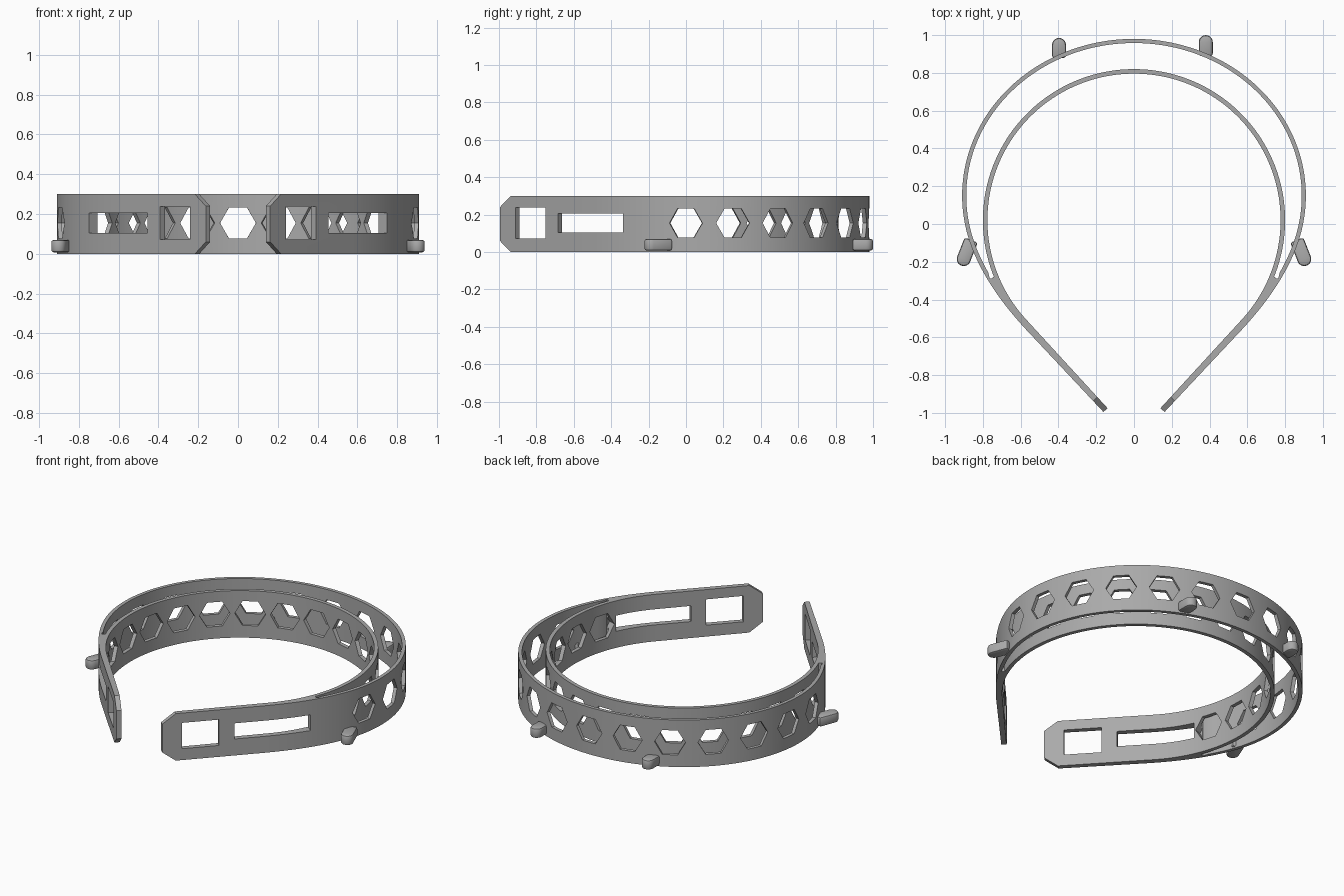
import bpy, bmesh
from math import sin, cos, radians, pi
from mathutils import Vector, Matrix

if "Cube" in bpy.data.objects:
    bpy.data.objects.remove(bpy.data.objects["Cube"])

H = 0.30            # band height
MID = 0.155         # height of the hole centres
WALL = 0.022        # front band thickness
R = 0.80            # head band outer radius
CY = 0.02           # head band centre

grey = bpy.data.materials.new("plain_grey")
grey.use_nodes = True
grey.diffuse_color = (0.40, 0.40, 0.40, 1)
grey.node_tree.nodes["Principled BSDF"].inputs["Base Color"].default_value = (0.40, 0.40, 0.40, 1)


def add_prism(bm, pts, depth, matrix):
    """Extrude a flat outline by depth along its local z, then place it."""
    face = bm.faces.new([bm.verts.new(matrix @ Vector((x, y, 0))) for x, y in pts])
    new = bmesh.ops.extrude_face_region(bm, geom=[face])["geom"]
    shift = matrix.to_3x3() @ Vector((0, 0, depth))
    bmesh.ops.translate(bm, vec=shift, verts=[v for v in new if isinstance(v, bmesh.types.BMVert)])


def finish(bm, name):
    bmesh.ops.recalc_face_normals(bm, faces=bm.faces)
    me = bpy.data.meshes.new(name)
    bm.to_mesh(me)
    bm.free()
    ob = bpy.data.objects.new(name, me)
    bpy.context.collection.objects.link(ob)
    me.materials.append(grey)
    return ob


def cut(target, cutter):
    mod = target.modifiers.new(cutter.name, "BOOLEAN")
    mod.operation, mod.solver, mod.object = "DIFFERENCE", "EXACT", cutter
    cutter.hide_render = True
    cutter.hide_set(True)


def mirrored(half):
    """Complete a half path that starts on the centre line."""
    return half + [Vector((-p.x, p.y)) for p in reversed(half) if abs(p.x) > 1e-5]


def inset(path, d):
    """Move a path sideways towards the head."""
    out = []
    for i, p in enumerate(path):
        t = (path[min(i + 1, len(path) - 1)] - path[max(i - 1, 0)]).normalized()
        out.append(p + Vector((t.y, -t.x)) * d)
    out[0].x = 0
    return out


def cutter_frame(p, t, depth):
    """Frame with local x along the band, y up, z through the wall."""
    t = t.normalized()
    n = Vector((t.y, -t.x))
    o = p - n * depth / 2
    return Matrix(((t.x, 0, n.x, o.x), (t.y, 0, n.y, o.y), (0, 1, 0, MID), (0, 0, 0, 1)))


# Plan curves for the +x half
ellipse = [Vector((0.91 * sin(a), 0.15 + 0.83 * cos(a)))
           for a in (radians(107.5) * i / 60 for i in range(61))]
p0, p1, p2 = ellipse[-1], Vector((0.792, -0.32)), Vector((0.575, -0.555))
blend = [p0 * (1 - t) ** 2 + p1 * 2 * t * (1 - t) + p2 * t * t for t in (i / 16 for i in range(1, 17))]
front = ellipse + blend
tip_out, tip_in = Vector((0.162, -0.995)), Vector((0.14, -0.975))


def head_arc(r, end, n=72):
    return [Vector((r * sin(a), CY + r * cos(a))) for a in (radians(end) * i / n for i in range(n + 1))]


# Main body: front band, head band and arms in one outline
left = front + [tip_out, tip_in] + head_arc(R - 0.024, 133)[::-1]
right = [Vector((-p.x, p.y)) for p in left[1:-1]]
bm = bmesh.new()
add_prism(bm, left + right[::-1], H, Matrix.Identity(4))
body = finish(bm, "headband")

# Gap between the front band and the head band
outer_gap = [p for p in inset(front, WALL) if p.y > -0.275]
inner_gap = [p for p in head_arc(R, 130) if p.y > -0.28]
loop = mirrored(outer_gap + [Vector((0.763, -0.289)), Vector((0.754, -0.289))])
loop_in = mirrored(inner_gap)
# Walk out along the +x side, back over the head arc, then the -x side
half = len(outer_gap) + 2
gap = loop[:half] + inner_gap[::-1] + loop_in[len(inner_gap):][::-1] + loop[half:]
bm = bmesh.new()
add_prism(bm, gap, H + 0.2, Matrix.Translation((0, 0, -0.1)))
cut(body, finish(bm, "gap_cutter"))

# Hexagon holes, slots, square holes and tip chamfers
bm = bmesh.new()
hexagon = [(0.09 * cos(i * pi / 3), 0.09 * sin(i * pi / 3)) for i in range(6)]


def rect(w, h):
    return [(-w / 2, -h / 2), (w / 2, -h / 2), (w / 2, h / 2), (-w / 2, h / 2)]


def along(path, dist):
    for a, b in zip(path, path[1:]):
        step = (b - a).length
        if dist <= step:
            return a + (b - a) * dist / step, b - a
        dist -= step


def both_sides(pts, p, t, depth):
    add_prism(bm, pts, depth, cutter_frame(p, t, depth))
    if p.x > 0.001:
        add_prism(bm, [(-x, y) for x, y in pts], depth,
                  cutter_frame(Vector((-p.x, p.y)), Vector((t.x, -t.y)), depth))


centre_line = inset(front, WALL / 2)
for i in range(7):
    p, t = along(centre_line, 0.25 * i)
    both_sides(hexagon, p, t, 0.06)
for i in range(8):
    a = radians(15.3 * i)
    p = Vector(((R - 0.012) * sin(a), CY + (R - 0.012) * cos(a)))
    both_sides(hexagon, p, Vector((cos(a), -sin(a))), 0.06)

arm = tip_out - p2
both_sides(rect(0.455, 0.10), Vector((0.603, -0.512)), Vector((-0.285, -0.355)), 0.3)
both_sides(rect(0.22, 0.165), Vector((0.31, -0.825)), arm, 0.2)
tip = (tip_out + tip_in) / 2
low = [(-0.12, -0.03 - MID), (0.04, -0.03 - MID), (0.04, 0.09 - MID)]
both_sides(low, tip, arm, 0.2)
both_sides([(x, H - 2 * MID - y) for x, y in low], tip, arm, 0.2)
cut(body, finish(bm, "hole_cutter"))


# Rounded pegs on the lower edge of the front band
def peg(name, start, end, width=0.074):
    start, end = Vector(start), Vector(end)
    d = end - start
    length, r = d.length, width / 2
    pts = [(0, -r)] + [(length - r + r * cos(a), r * sin(a))
                       for a in (pi * (i / 10 - 0.5) for i in range(11))] + [(0, r)]
    m = Matrix.Translation((start.x, start.y, 0.008)) @ Matrix.Rotation(
        Vector((1, 0)).angle_signed(d) * -1, 4, "Z")
    bm = bmesh.new()
    add_prism(bm, pts, 0.062, m)
    ob = finish(bm, name)
    bev = ob.modifiers.new("soft_edges", "BEVEL")
    bev.width, bev.segments, bev.limit_method = 0.012, 2, "ANGLE"
    return ob


pegs = [peg("front_left_peg", (0.38, 0.89), (0.38, 1.0)),
        peg("front_right_peg", (-0.397, 0.88), (-0.397, 0.985)),
        peg("side_left_peg", (0.862, -0.085), (0.915, -0.22)),
        peg("side_right_peg", (-0.862, -0.085), (-0.915, -0.22))]

# Smooth shading with sharp rims
bpy.ops.object.select_all(action="DESELECT")
for ob in pegs + [body]:
    ob.select_set(True)
    bpy.context.view_layer.objects.active = ob
    for mod in list(ob.modifiers):
        bpy.ops.object.modifier_apply(modifier=mod.name)
bpy.ops.object.shade_smooth_by_angle(angle=radians(30))
